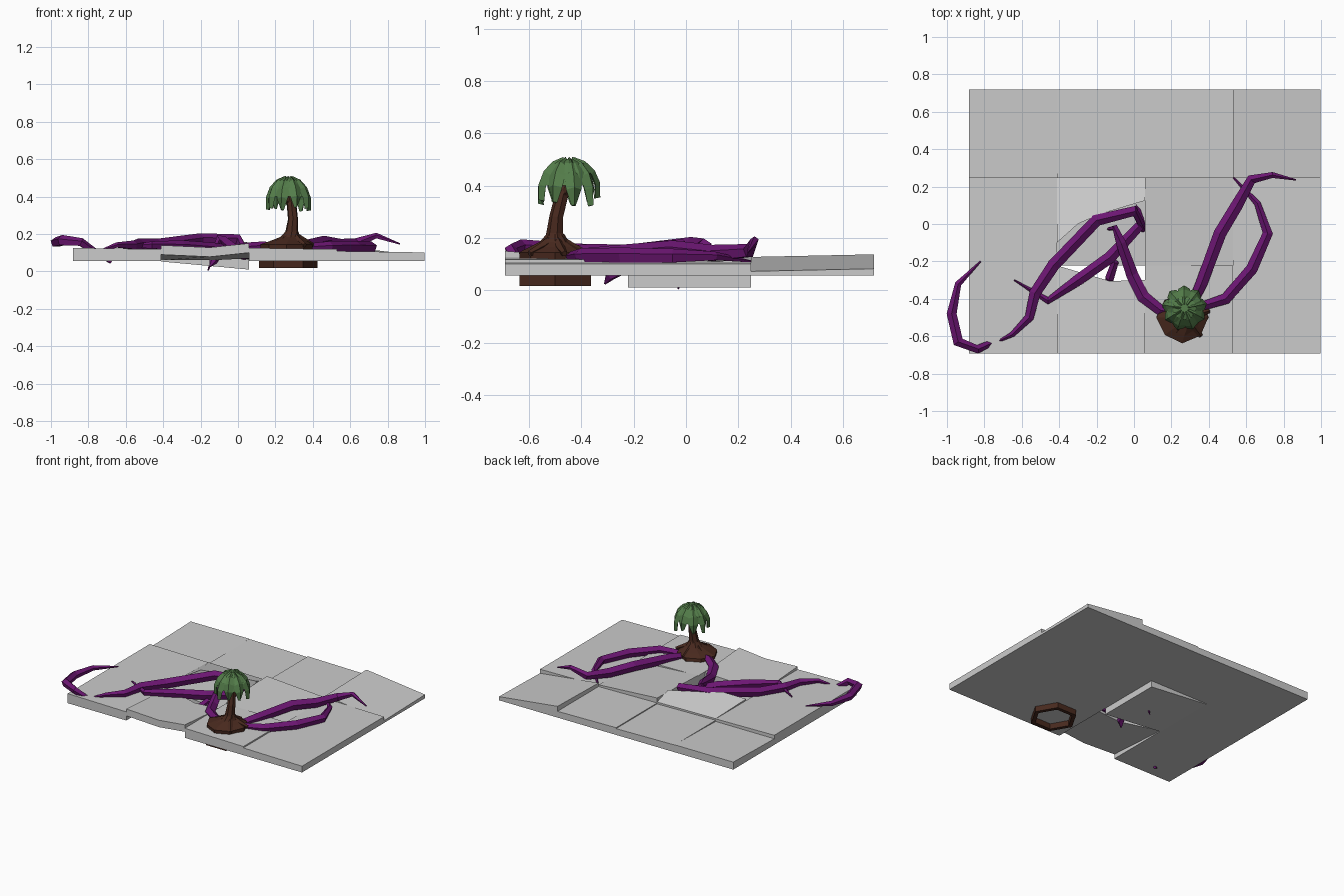
import bpy, bmesh, math, random
from mathutils import Vector

if "Cube" in bpy.data.objects:
    bpy.data.objects.remove(bpy.data.objects["Cube"])

random.seed(4)
TAU = math.tau


def material(name, rgb):
    m = bpy.data.materials.new(name)
    m.diffuse_color = (*rgb, 1)
    m.use_nodes = True
    m.node_tree.nodes["Principled BSDF"].inputs["Base Color"].default_value = m.diffuse_color
    return m


PURPLE = material("vine_purple", (0.15, 0.008, 0.17))
BROWN = material("bark_brown", (0.065, 0.022, 0.013))
GREEN = material("leaf_green", (0.09, 0.21, 0.07))


def loft(rings, name, mat=None, closed=False):
    """Skin a list of equal-length point rings, capping open ends."""
    bm = bmesh.new()
    rows = [[bm.verts.new(p) for p in r] for r in rings]
    for a, b in list(zip(rows, rows[1:])) + ([(rows[-1], rows[0])] if closed else []):
        for i in range(len(a)):
            bm.faces.new((a[i - 1], a[i], b[i], b[i - 1]))
    if not closed:
        bm.faces.new(rows[0])
        bm.faces.new(rows[-1])
    bmesh.ops.recalc_face_normals(bm, faces=bm.faces)
    me = bpy.data.meshes.new(name)
    bm.to_mesh(me)
    bm.free()
    ob = bpy.data.objects.new(name, me)
    bpy.context.collection.objects.link(ob)
    if mat:
        me.materials.append(mat)
    return ob


def ring(c, r, z, n=6, wobble=0.0):
    """Horizontal polygon around c, optionally irregular."""
    out = []
    for k in range(n):
        s = r * (1 + random.uniform(-wobble, wobble))
        out.append((c.x + s * math.cos(TAU * k / n), c.y + s * math.sin(TAU * k / n), z))
    return out


def tube(name, pts, radius, mat, sides=5):
    """Sweep a low-poly section along points; radius is a function of 0..1."""
    P = [Vector(p) for p in pts]
    last = len(P) - 1
    rings = []
    for i, p in enumerate(P):
        t = (P[min(i + 1, last)] - P[max(i - 1, 0)]).normalized()
        u = t.cross((0, 0, 1) if abs(t.z) < 0.85 else (0, 1, 0)).normalized()
        v = u.cross(t)
        r = radius(i / last)
        rings.append([p + (u * math.cos(a) + v * math.sin(a)) * r
                      for a in (TAU * (k + 0.25) / sides for k in range(sides))])
    return loft(rings, name, mat)


def slab(name, corners, thick=None):
    """Slab from (x, y, top) corners, on a flat bed or of even thickness."""
    low = [(x, y, z - thick if thick else 0.056) for x, y, z in corners]
    return loft([low, corners], name)


# Paving: a 4 x 3 grid of square tiles, each leaning a little its own way
SIZE, X0, Y0 = 0.47, -0.882, -0.692
lean = {(0, 2): (0, .01), (2, 1): (-.03, .015), (3, 2): (-.055, .01)}
for i in range(4):
    for j in range(3):
        if i == 1 and j < 2:
            continue
        dx, dy = lean.get((i, j), (-.007, 0))
        mid = .105 if i == 3 or j == 2 else .122
        slab("paving_tile", [(X0 + SIZE * (i + a), Y0 + SIZE * (j + b),
                              mid + dx * (a - .5) + dy * (b - .5))
                             for a, b in ((0, 0), (1, 0), (1, 1), (0, 1))])

# Broken tiles: one sunken, one upheaved along its crack, one lifted at the front
L, R, F, B = X0 + SIZE, X0 + 2 * SIZE, Y0 + SIZE, Y0 + 2 * SIZE
slab("sunken_tile", [(L, F, .105), (R, F, .062), (R, B, .062), (L, B, .105)], .052)
slab("upheaved_tile", [(L, -.1, .13), (-.3, 0, .188), (-.19, .05, .178),
                       (R, .125, .155), (R, B, .115), (L, B, .12)], .05)
slab("lifted_tile", [(L, Y0, .14), (-.15, Y0, .128), (R, Y0, .15),
                     (R, -.3, .12), (-.13, -.305, .11), (L, F, .11)], .05)

# Hexagonal planter ring showing below the paving, and the soil mound above
C = Vector((.268, -.5))
loft([ring(C, .157, .017), ring(C, .157, .085), ring(C, .128, .085), ring(C, .128, .017)],
     "planter_ring", BROWN, closed=True)
loft([ring(C + Vector((dx, 0)), r, z, 8, .08) for dx, r, z in
      ((-.01, .135, .1), (-.01, .13, .145), (0, .095, .165), (.015, .055, .185), (.02, .034, .215))],
     "soil_mound", BROWN)

# Trunk, roots and short branches
tube("trunk", [(.29, -.5, .16), (.288, -.5, .22), (.294, -.495, .28), (.286, -.475, .36),
               (.275, -.45, .45)], lambda t: .026 + .024 * (1 - t) ** 4, BROWN, 7)
for k in range(5):
    d = Vector((math.cos(TAU * k / 5 + .3), math.sin(TAU * k / 5 + .3), 0))
    top = Vector((.288, -.5, .2))
    tube("root", [top, top + d * .06 - Vector((0, 0, .035)), top + d * .12 - Vector((0, 0, .06))],
         lambda t: .022 - .01 * t * t, BROWN)
    fork = Vector((.284, -.47, .36))
    tube("branch", [fork, fork + d * .065 + Vector((-.01, .02, .07))],
         lambda t: .02 - .012 * t, BROWN)

# Leaf crown: a hollow cap hung with overlapping drooping leaves
K = Vector((.27, -.45))
loft([ring(K, r, z, 14, .05) for r, z in
      ((.025, .502), (.06, .487), (.092, .45), (.104, .4), (.07, .415), (.02, .45))],
     "leaf_cap", GREEN)
for k in range(9):
    a = TAU * k / 9 + .2
    d = Vector((math.cos(a), math.sin(a), 0))
    s = Vector((-d.y, d.x, 0))
    droop = random.uniform(.13, .18)
    rings = []
    for m in range(5):
        t = m / 4
        c = K.to_3d() + d * (.02 + .095 * math.sin(t * 1.8)) + Vector((0, 0, .5 - droop * t ** 1.6))
        n = (d * t + Vector((0, 0, 1 - t * .8))).normalized() * .01
        w = .01 + .025 * math.sin(math.pi * t) ** .7 if t < 1 else .008
        rings.append([c - s * w - n, c + n, c + s * w - n, c - n * 1.4])
    loft(rings, "drooping_leaf", GREEN)


# Creeping vines: thick in the middle, tapering to a thin tip
def vine(*pts, start=.02, thick=.034):
    tube("creeping_vine", pts,
         lambda t: max(.004, start * (1 - t) + (thick - start / 2) * math.sin(math.pi * t) ** .8),
         PURPLE)


vine((.3, -.45, .12), (.36, -.32, .135), (.46, -.05, .155), (.55, .1, .14),
     (.63, .24, .15), (.74, .262, .19), (.865, .236, .147), start=.025)
vine((.3, -.46, .12), (.49, -.4, .13), (.63, -.24, .13), (.715, -.05, .13),
     (.66, .11, .13), (.53, .25, .11), start=.022, thick=.032)
vine((.24, -.48, .12), (.14, -.46, .13), (.05, -.39, .12), (-.01, -.27, .11),
     (-.07, -.1, .16), (-.1, -.02, .185), (-.16, -.03, .005))
vine((0, .14, .03), (.04, 0, .1), (-.13, -.18, .12), (-.3, -.3, .135),
     (-.46, -.41, .14), (-.64, -.3, .13), start=.012)
vine((.055, -.03, .08), (0, .07, .17), (-.2, .02, .17), (-.43, -.22, .14),
     (-.53, -.37, .145), (-.56, -.5, .14), (-.65, -.59, .14), (-.74, -.635, .11))
vine((-.68, -.6, .05), (-.84, -.67, .155), (-.94, -.63, .165), (-.975, -.48, .155),
     (-.94, -.32, .155), (-.82, -.2, .15), start=.01, thick=.03)
vine((-.1, -.2, .1), (-.13, -.29, .06), (-.15, -.31, .025), thick=.025)
